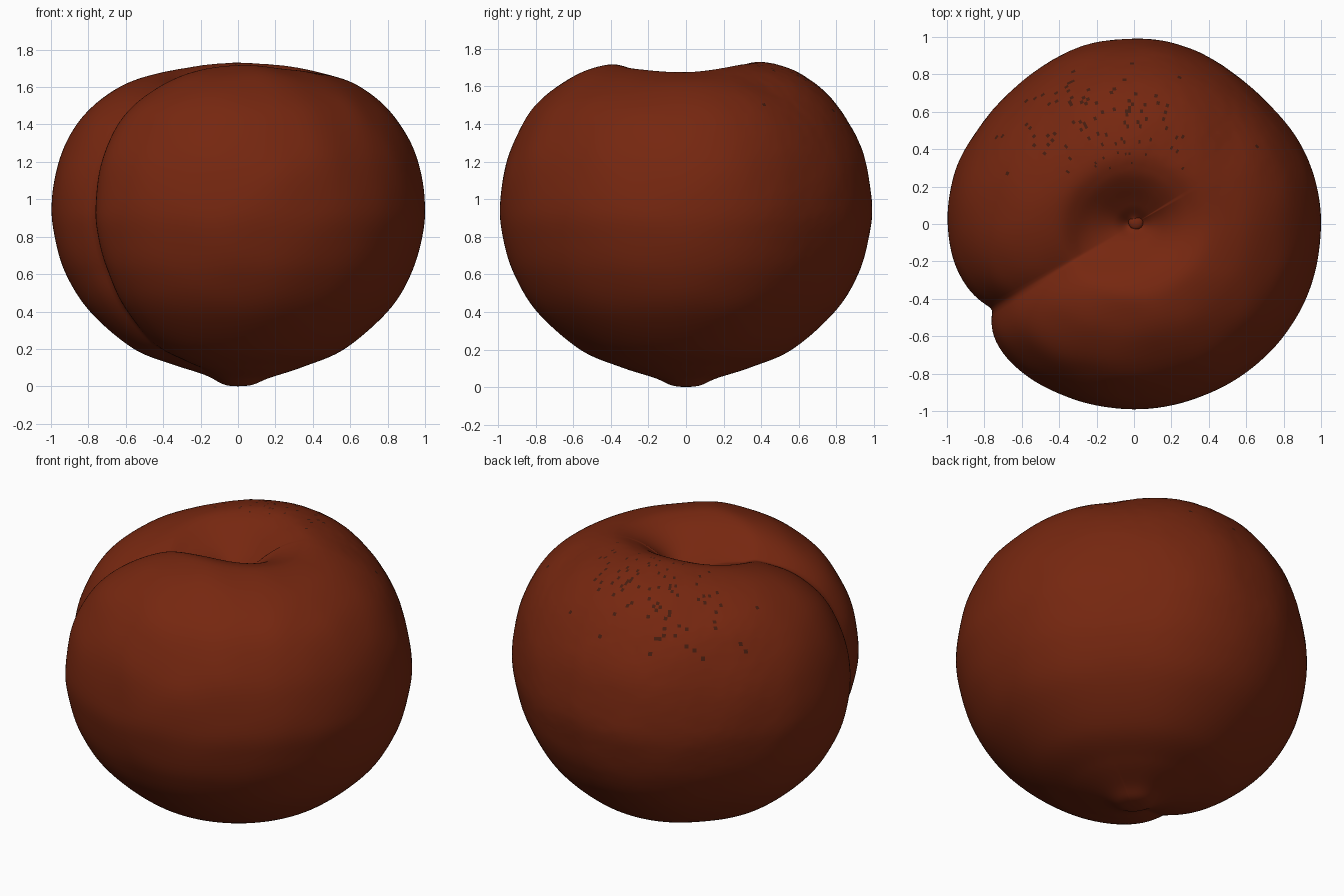
import bpy
import bmesh
import math
import random
from mathutils import Vector, noise

random.seed(4)
if "Cube" in bpy.data.objects:
    bpy.data.objects.remove(bpy.data.objects["Cube"])


def make_material(name, colour):
    mat = bpy.data.materials.new(name)
    mat.use_nodes = True
    mat.diffuse_color = colour
    mat.node_tree.nodes["Principled BSDF"].inputs["Base Color"].default_value = colour
    return mat


# Half outline as (radius, height), from the bottom tip to the stem dimple
OUTLINE = [(0, 0), (.08, .008), (.17, .045), (.35, .105), (.57, .2), (.8, .4),
           (.925, .6), (.985, .8), (1, .97), (.965, 1.2), (.875, 1.4),
           (.76, 1.535), (.6, 1.64), (.42, 1.695), (.3, 1.68), (.2, 1.63),
           (.1, 1.55), (.04, 1.49), (0, 1.48)]
STEPS = 9
SEGMENTS = 240
CLEFT = math.radians(211)


def smooth_outline(points, steps):
    """Catmull-Rom curve through the outline points."""
    pts = [Vector(p) for p in points]
    pts = [2 * pts[0] - pts[1]] + pts + [2 * pts[-1] - pts[-2]]
    result = []
    for a, b, c, d in zip(pts, pts[1:], pts[2:], pts[3:]):
        for i in range(steps):
            t = i / steps
            result.append(0.5 * (2 * b + (c - a) * t + (2 * a - 5 * b + 4 * c - d) * t ** 2
                                 + (3 * b - a - 3 * c + d) * t ** 3))
    return result + [pts[-2]]


def wrap(angle):
    return (angle + math.pi) % math.tau - math.pi


def bump(value, width):
    return math.exp(-(value / width) ** 2)


def fade(value, low, high):
    t = min(max((value - low) / (high - low), 0), 1)
    return t * t * (3 - 2 * t)


def fruit_point(p, tangent, angle):
    r, z = p
    normal = Vector((tangent.y, -tangent.x)).normalized()
    # Cleft: a crease that is steeper on the front lobe
    a = wrap(angle - CLEFT)
    across = abs(2 * r * math.sin(a / 2))
    width = 0.12 if a > 0 else 0.19
    depth = 0.115 * math.exp(-(across / width) ** 1.2)
    depth *= fade(r, 0.02, 0.3) * (0.3 + 0.7 * fade(z, 0.05, 0.6))
    r, z = Vector((r, z)) - normal * depth
    # Flattened back corners and raised front and back lobes
    r *= 1 - 0.035 * bump(wrap(angle - math.radians(46)), 0.35) \
           - 0.03 * bump(wrap(angle - math.radians(136)), 0.35) \
           - 0.01 * math.sin(angle) ** 2
    z += max(z - 1, 0) ** 2 * 2 * (-0.02 + 0.05 * math.sin(angle) ** 2 + 0.01 * math.sin(angle))
    point = Vector((r * math.cos(angle), r * math.sin(angle), z))
    # Slightly uneven skin, rougher at the back
    rough = 0.005 * fade(z, 0.1, 0.4) * fade(r, 0.1, 0.4)
    offset = rough * noise.noise(point * 4)
    offset += 0.2 * rough * fade(point.y, 0, 0.6) * noise.noise(point * 22)
    return point * (1 + offset)


# Skin: outline swept round the upright axis
curve = smooth_outline(OUTLINE, STEPS)
bm = bmesh.new()
rings = []
for i in range(1, len(curve) - 1):
    tangent = curve[i + 1] - curve[i - 1]
    rings.append([bm.verts.new(fruit_point(curve[i], tangent, math.tau * k / SEGMENTS))
                  for k in range(SEGMENTS)])
tip = bm.verts.new((0, 0, 0))
dimple = bm.verts.new((0, 0, curve[-1].y))
for k in range(SEGMENTS):
    n = (k + 1) % SEGMENTS
    bm.faces.new((tip, rings[0][n], rings[0][k]))
    bm.faces.new((dimple, rings[-1][k], rings[-1][n]))
    for low, high in zip(rings, rings[1:]):
        bm.faces.new((low[k], low[n], high[n], high[k]))

# Speckles: scattered dark faces on the upper back
for face in bm.faces:
    face.smooth = True
    c = face.calc_center_median()
    spread = bump(c.x + 0.2, 0.4) * bump(c.y - 0.6, 0.28) * fade(c.z, 1.1, 1.5)
    if c.y > 0.25 and random.random() < 0.09 * spread:
        face.material_index = 1

mesh = bpy.data.meshes.new("fruit_skin")
bm.to_mesh(mesh)
bm.free()
mesh.materials.append(make_material("russet red", (0.18, 0.02, 0.005, 1)))
mesh.materials.append(make_material("dark speckle", (0.06, 0.012, 0.005, 1)))
fruit = bpy.data.objects.new("fruit_skin", mesh)
bpy.context.collection.objects.link(fruit)

# Stem scar: a small knob at the bottom of the dimple
bpy.ops.mesh.primitive_uv_sphere_add(segments=16, ring_count=8, radius=0.04,
                                     location=(0.01, 0.01, 1.485))
scar = bpy.context.object
scar.name = "stem_scar"
scar.scale.z = 0.5
scar.data.materials.append(mesh.materials[0])
bpy.ops.object.shade_smooth_by_angle()
